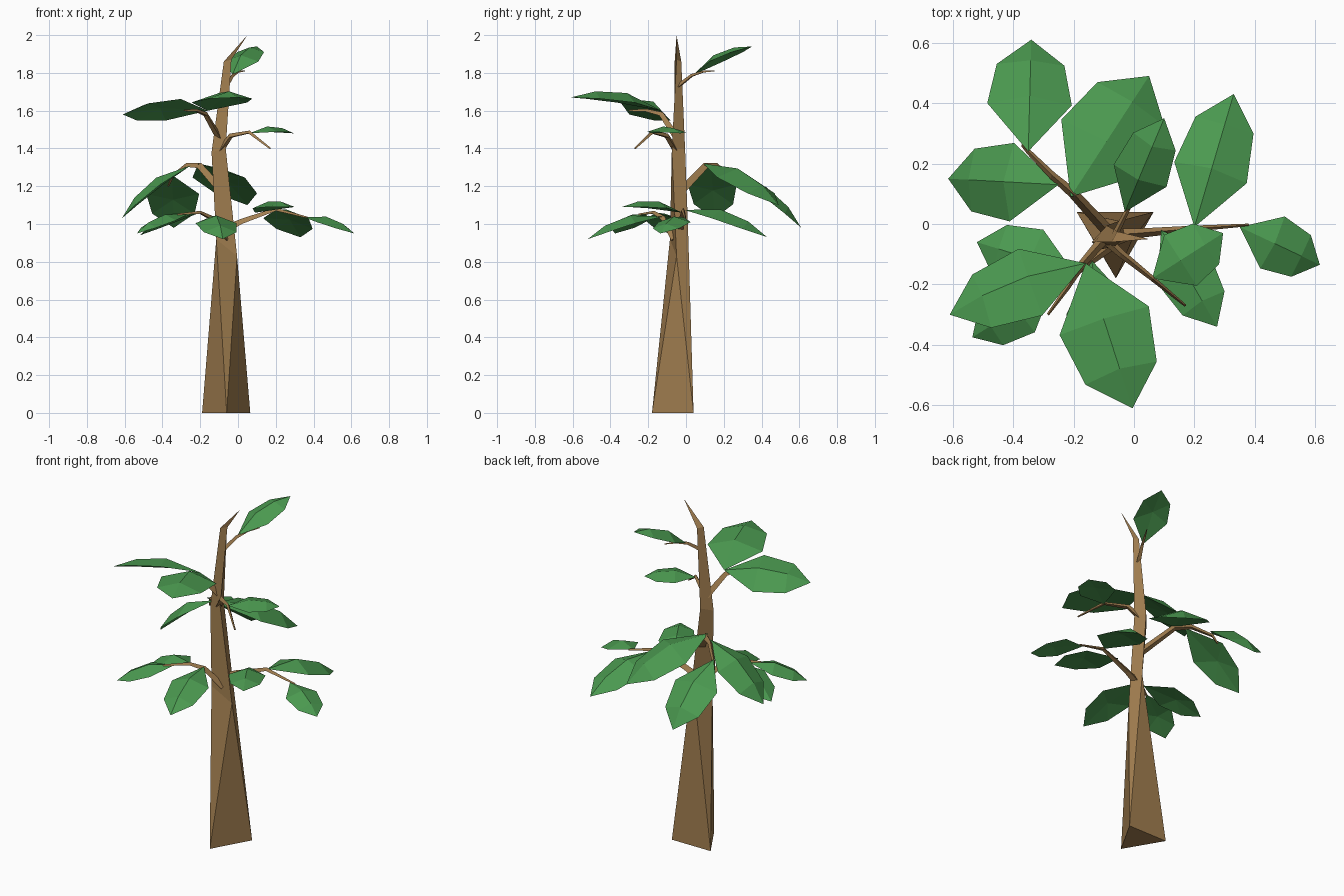
import bpy, bmesh, math
from mathutils import Vector, Matrix

if "Cube" in bpy.data.objects:
    bpy.data.objects.remove(bpy.data.objects["Cube"])


def material(name, rgb):
    m = bpy.data.materials.new(name)
    m.diffuse_color = (*rgb, 1)
    m.use_nodes = True
    m.node_tree.nodes["Principled BSDF"].inputs["Base Color"].default_value = m.diffuse_color
    return m


BARK = material("bark", (0.36, 0.21, 0.08))
GREEN = material("leaf_green", (0.07, 0.32, 0.08))
UP = Vector((0, 0, 1))


def make(name, verts, faces, mat):
    bm = bmesh.new()
    vs = [bm.verts.new(v) for v in verts]
    for f in faces:
        bm.faces.new([vs[i] for i in f])
    bmesh.ops.recalc_face_normals(bm, faces=bm.faces)
    mesh = bpy.data.meshes.new(name)
    bm.to_mesh(mesh)
    bm.free()
    mesh.materials.append(mat)
    ob = bpy.data.objects.new(name, mesh)
    bpy.context.collection.objects.link(ob)


# Trunk: three-sided, the base triangle turned against the rings above it
rings = [
    [(-0.06, -0.18, 0), (0.065, 0.04, 0), (-0.19, 0.04, 0)],
    [(-0.005, -0.05, 0.83), (-0.05, 0.01, 1.0), (-0.115, -0.085, 0.92)],
    [(-0.065, -0.075, 1.4), (-0.09, -0.005, 1.4), (-0.14, -0.06, 1.38)],
    [(-0.035, -0.05, 1.87), (-0.055, -0.025, 1.86), (-0.075, -0.06, 1.86)],
]
verts = [v for r in rings for v in r] + [(0.05, -0.05, 2.0)]
faces = [(0, 1, 2)]
for i in range(3):
    j = (i + 1) % 3
    faces += [(i, j, 3 + i), (j, 3 + j, 3 + i)]
    for k in (3, 6):
        faces.append((k + i, k + j, k + 3 + j, k + 3 + i))
    faces.append((9 + i, 9 + j, 12))
make("trunk", verts, faces, BARK)


def branch(name, pts, r0=0.02, r1=0.005):
    """Tapering three-sided tube along a path."""
    pts = [Vector(p) for p in pts]
    n = len(pts)
    vs = []
    for k, p in enumerate(pts):
        t = (pts[min(k + 1, n - 1)] - pts[max(k - 1, 0)]).normalized()
        s = t.cross(UP).normalized()
        u = s.cross(t)
        r = r0 + (r1 - r0) * k / (n - 1)
        for i in range(3):
            a = math.radians(90 + 120 * i)
            vs.append(p + r * (math.cos(a) * s + math.sin(a) * u))
    fs = [(0, 1, 2), (3 * n - 3, 3 * n - 2, 3 * n - 1)]
    for k in range(n - 1):
        for i in range(3):
            j = (i + 1) % 3
            fs.append((3 * k + i, 3 * k + j, 3 * k + 3 + j, 3 * k + 3 + i))
    make(name, vs, fs, BARK)


# Branches
branch("branch_right", [(-0.06, -0.035, 0.97), (0.02, -0.03, 1.01),
                        (0.2, -0.015, 1.075), (0.38, -0.003, 1.03)], 0.024)
branch("branch_front_right", [(-0.1, -0.045, 1.38), (-0.04, -0.1, 1.465),
                              (0.06, -0.18, 1.485), (0.17, -0.27, 1.4)])
branch("branch_back_left", [(-0.08, -0.03, 1.17), (-0.2, 0.1, 1.305),
                            (-0.27, 0.16, 1.31), (-0.35, 0.24, 1.25), (-0.37, 0.26, 1.2)], 0.024)
branch("branch_front_left", [(-0.1, -0.05, 1.46), (-0.17, -0.13, 1.58),
                             (-0.22, -0.21, 1.6), (-0.285, -0.3, 1.6)])
branch("branch_low_left", [(-0.06, -0.06, 0.92), (-0.14, -0.12, 1.03),
                           (-0.2, -0.17, 1.06), (-0.32, -0.25, 1.05)])
branch("branch_top", [(-0.065, -0.04, 1.73), (-0.03, 0.03, 1.785),
                      (0.0, 0.09, 1.805), (0.035, 0.15, 1.81)], 0.013, 0.003)


def leaf(name, base, tip, width, roll=0.0):
    """Closed six-cornered blade, raised along the middle and hollow below."""
    b, t = Vector(base), Vector(tip)
    a = t - b
    ln = a.length
    s = a.cross(UP).normalized()
    s = Matrix.Rotation(math.radians(roll), 3, a) @ s
    u = s.cross(a.normalized())

    def at(f, side, h):
        return b + a * f + s * (side * width) + u * (h * ln)
    vs = [b, at(.4, .5, .03), at(.76, .4, .02), t, at(.76, -.4, .02), at(.4, -.5, .03),
          at(.4, 0, .13), at(.74, 0, .1), at(.55, 0, .06)]
    fs = [(0, 1, 6), (0, 6, 5), (1, 2, 7, 6), (5, 6, 7, 4), (2, 3, 7), (7, 3, 4)]
    fs += [((i + 1) % 6, i, 8) for i in range(6)]
    make(name, vs, fs, GREEN)


# Leaves: base, tip, width, roll
leaves = {
    "right_end": ((0.35, -0.01, 1.035), (0.615, -0.135, 0.95), 0.19, 0),
    "right_back": ((0.2, -0.01, 1.075), (0.33, 0.43, 0.93), 0.25, 0),
    "right_front": ((0.09, -0.02, 1.06), (0.275, -0.34, 1.09), 0.2, 0),
    "front_right": ((0.06, -0.18, 1.48), (0.295, -0.03, 1.48), 0.2, 0),
    "front": ((-0.16, -0.13, 1.6), (-0.005, -0.61, 1.67), 0.31, 0),
    "front_left": ((-0.16, -0.13, 1.6), (-0.61, -0.3, 1.58), 0.26, 26),
    "low_left": ((-0.2, -0.16, 1.06), (-0.52, -0.06, 0.94), 0.21, 0),
    "low_front_left": ((-0.27, -0.21, 1.05), (-0.535, -0.375, 0.95), 0.19, 0),
    "low_front": ((-0.14, -0.12, 1.04), (-0.08, -0.52, 0.92), 0.22, 0),
    "back_left_side": ((-0.25, 0.13, 1.31), (-0.615, 0.15, 1.03), 0.26, 0),
    "back_left_end": ((-0.35, 0.24, 1.26), (-0.34, 0.61, 0.98), 0.28, 0),
    "back": ((-0.21, 0.09, 1.32), (0.05, 0.49, 1.1), 0.33, 0),
    "top": ((-0.03, 0.04, 1.79), (0.1, 0.35, 1.94), 0.19, 0),
}
for key, args in leaves.items():
    leaf("leaf_" + key, *args)
